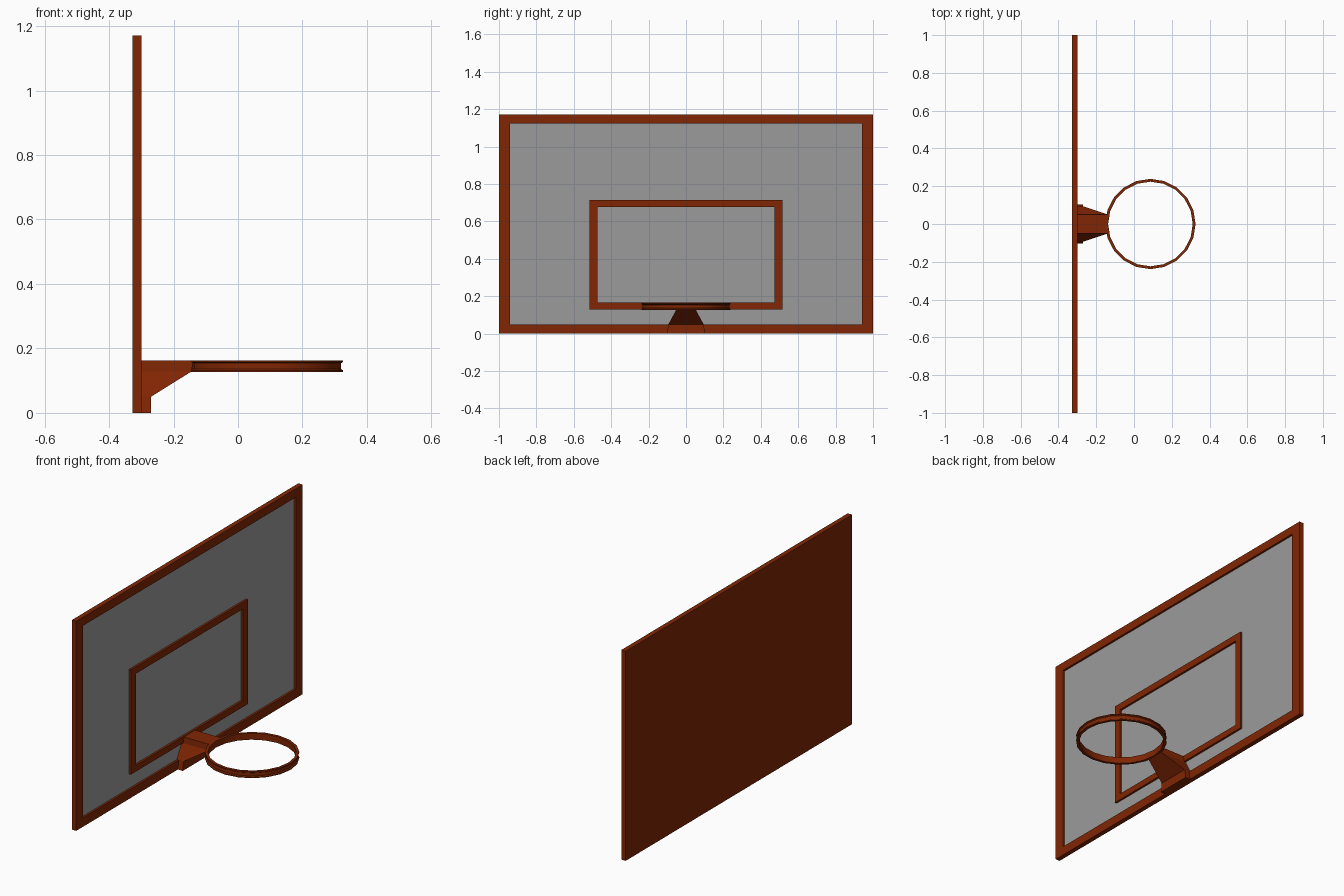
import bpy, bmesh, math

if "Cube" in bpy.data.objects:
    bpy.data.objects.remove(bpy.data.objects["Cube"])

X_BACK, X_SLAB, X_PANEL, X_FRONT = -0.327, -0.314, -0.312, -0.30


def material(name, rgb):
    m = bpy.data.materials.new(name)
    m.diffuse_color = (*rgb, 1)
    m.use_nodes = True
    m.node_tree.nodes["Principled BSDF"].inputs["Base Color"].default_value = m.diffuse_color
    return m


paint = material("red_brown_paint", (0.215, 0.019, 0.001))
grey = material("dark_grey", (0.33, 0.33, 0.33))


def finish(name, bm, mat=paint):
    bmesh.ops.recalc_face_normals(bm, faces=bm.faces)
    me = bpy.data.meshes.new(name)
    bm.to_mesh(me)
    bm.free()
    ob = bpy.data.objects.new(name, me)
    bpy.context.collection.objects.link(ob)
    me.materials.append(mat)
    return ob


def bridge_loops(bm, loops, closed=False):
    """Join equal-length vertex loops with quads; cap the ends if open."""
    n = len(loops[0])
    pairs = list(zip(loops, loops[1:]))
    if closed:
        pairs.append((loops[-1], loops[0]))
    else:
        bm.faces.new(loops[0])
        bm.faces.new(loops[-1])
    for a, b in pairs:
        for i in range(n):
            j = (i + 1) % n
            bm.faces.new((a[i], a[j], b[j], b[i]))


def rect(bm, x, half, z0, z1):
    return [bm.verts.new((x, y, z)) for y, z in
            ((-half, z0), (half, z0), (half, z1), (-half, z1))]


def slab(name, x0, x1, half, z0, z1, mat=paint):
    bm = bmesh.new()
    bridge_loops(bm, [rect(bm, x0, half, z0, z1), rect(bm, x1, half, z0, z1)])
    return finish(name, bm, mat)


def frame(name, x0, x1, outer, inner):
    bm = bmesh.new()
    loops = [rect(bm, x0, *outer), rect(bm, x1, *outer),
             rect(bm, x1, *inner), rect(bm, x0, *inner)]
    bridge_loops(bm, loops, closed=True)
    return finish(name, bm)


# Backboard: solid back, recessed grey panel, border and target rectangle
slab("board_back", X_BACK, X_SLAB, 1.0, 0, 1.171)
slab("board_panel", X_SLAB, X_PANEL, 0.945, 0.045, 1.128, grey)
frame("board_border", X_SLAB, X_FRONT, (1.0, 0, 1.171), (0.94, 0.05, 1.123))
frame("target_rectangle", X_PANEL, X_FRONT,
      (0.515, 0.13, 0.715), (0.474, 0.165, 0.677))

# Bracket: stacked levels (front x, half width, z), flared towards the bottom
levels = [(-0.27, 0.102, 0), (-0.27, 0.094, 0.05),
          (-0.145, 0.052, 0.128), (-0.138, 0.05, 0.162)]
bm = bmesh.new()
loops = [[bm.verts.new((px, py, z)) for px, py in
          ((-0.312, -w), (x, -w), (x, w), (-0.312, w))] for x, w, z in levels]
bridge_loops(bm, loops)
finish("bracket", bm)

# Hoop: 20-sided ring with a shallow groove round the outside
section = [(0.224, 0.127), (0.239, 0.127), (0.239, 0.132), (0.233, 0.136),
           (0.233, 0.154), (0.239, 0.158), (0.239, 0.163), (0.224, 0.163)]
bm = bmesh.new()
loops = []
for i in range(20):
    a = math.tau * i / 20
    loops.append([bm.verts.new((0.087 + r * math.cos(a), r * math.sin(a), z))
                  for r, z in section])
bridge_loops(bm, loops, closed=True)
hoop = finish("hoop", bm)
bpy.context.view_layer.objects.active = hoop
hoop.select_set(True)
bpy.ops.object.shade_smooth_by_angle(angle=math.radians(30))
